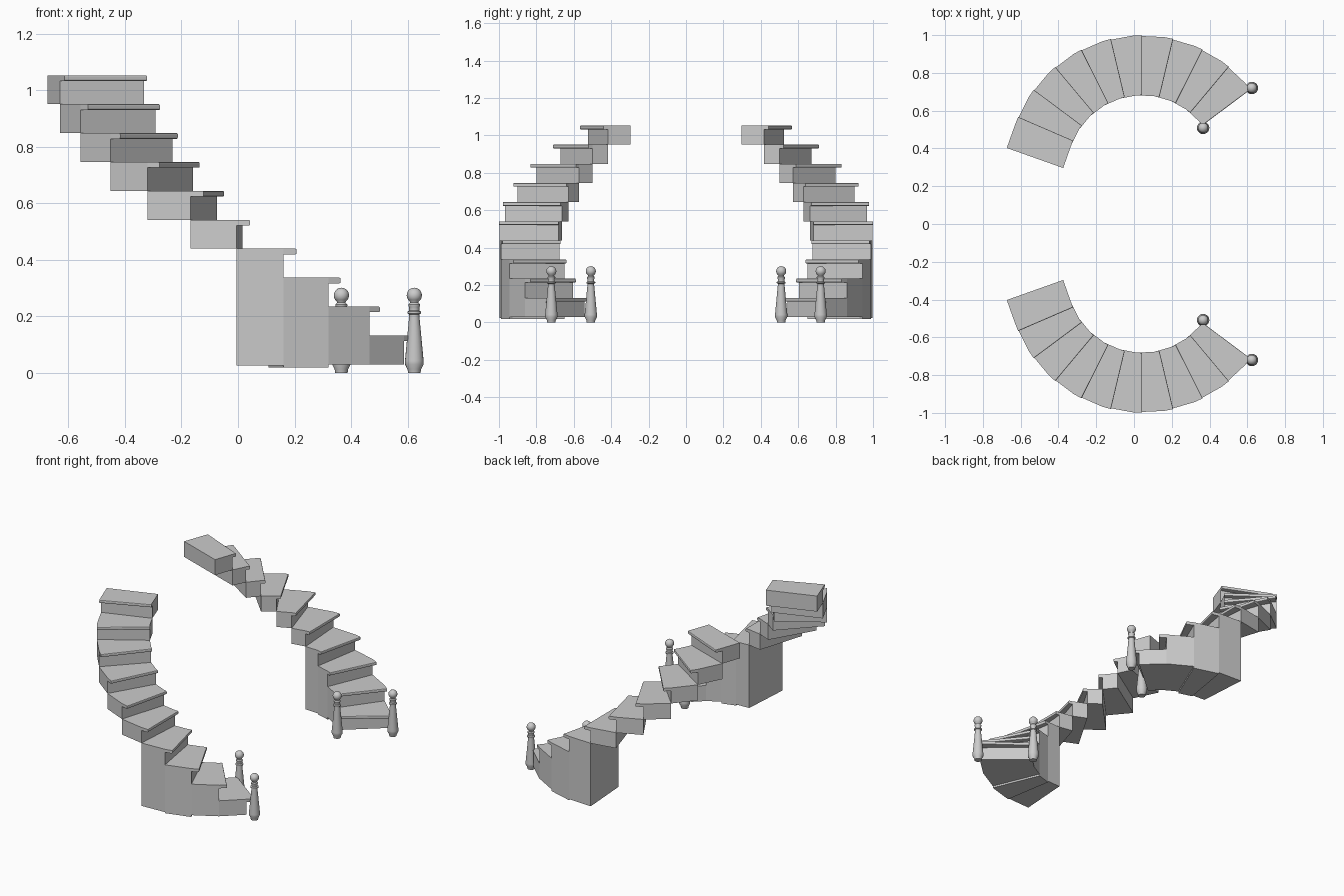
import bpy, bmesh
from math import cos, sin, radians, pi, sqrt

if "Cube" in bpy.data.objects:
    bpy.data.objects.remove(bpy.data.objects["Cube"])

CX, CY, R_IN, R_OUT = 0.043, 0.284, 0.398, 0.715
STEP, NOSE, FIRST = 13.33, 3.8, 36.7
BASES = [0.03, 0.03, 0.018, 0.025]


def polar(r, a):
    return (CX + r * cos(radians(a)), CY + r * sin(radians(a)))


def finish(name, bm, smooth=False):
    bmesh.ops.recalc_face_normals(bm, faces=bm.faces[:])
    me = bpy.data.meshes.new(name)
    bm.to_mesh(me)
    bm.free()
    ob = bpy.data.objects.new(name, me)
    bpy.context.collection.objects.link(ob)
    # second flight is the mirror image across y = 0
    mod = ob.modifiers.new("mirror", 'MIRROR')
    mod.use_axis = (False, True, False)
    mod.use_mirror_merge = False
    if smooth:
        bpy.context.view_layer.objects.active = ob
        ob.select_set(True)
        bpy.ops.object.shade_smooth_by_angle(angle=radians(40))
        ob.select_set(False)
    return ob


def prism(name, pts, z0, z1, nose=False):
    bm = bmesh.new()
    lo = [bm.verts.new((x, y, z0)) for x, y in pts]
    hi = [bm.verts.new((x, y, z1)) for x, y in pts]
    n = len(pts)
    bm.faces.new(lo)
    bm.faces.new(hi)
    for i in range(n):
        j = (i + 1) % n
        bm.faces.new((lo[i], lo[j], hi[j], hi[i]))
    if nose:  # soften the front edge of the tread
        edges = [bm.edges.get((v[0], v[-1])) for v in (lo, hi)]
        bmesh.ops.bevel(bm, geom=edges, offset=0.005, segments=2,
                        profile=0.5, affect='EDGES')
    finish(name, bm)


# ten steps: riser block plus overhanging tread
for k in range(10):
    edge = FIRST + STEP * k
    riser = edge + NOSE
    top = 0.132 + 0.1023 * k
    if k < 9:
        back = [polar(R_OUT, riser + STEP), polar(R_IN, riser + STEP)]
    else:  # last step is rectangular
        d = (-sin(radians(riser)) * 0.128, cos(radians(riser)) * 0.128)
        back = [(p[0] + d[0], p[1] + d[1])
                for p in (polar(R_OUT, riser), polar(R_IN, riser))]
    front = [polar(R_IN, riser), polar(R_OUT, riser)]
    bottom = BASES[k] if k < 4 else top - 0.1023
    prism(f"step_block_{k + 1}", front[1:] + back + front[:1], bottom, top - 0.02)
    prism(f"tread_{k + 1}",
          [polar(R_OUT, edge), front[1]] + back + [front[0], polar(R_IN, edge)],
          top - 0.02, top, nose=True)

# turned newel posts with ball tops
BALL_R, BALL_Z = 0.027, 0.274
profile = [(0, 0), (0.022, 0), (0.024, 0.012), (0.033, 0.03), (0.033, 0.042),
           (0.018, 0.2), (0.018, 0.207), (0.024, 0.21), (0.024, 0.216),
           (0.018, 0.22), (0.018, 0.232), (0.021, 0.237), (0.021, 0.242),
           (0.015, 0.248)]
for i in range(2, 11):
    a = -pi / 2 + pi * i / 10
    profile.append((BALL_R * cos(a) if i < 10 else 0, BALL_Z + BALL_R * sin(a)))


def post(name, x, y):
    bm = bmesh.new()
    vs = [bm.verts.new((x + r, y, z)) for r, z in profile]
    es = [bm.edges.new(p) for p in zip(vs, vs[1:])]
    bmesh.ops.spin(bm, geom=vs + es, cent=(x, y, 0), axis=(0, 0, 1),
                   angle=2 * pi, steps=20)
    bmesh.ops.remove_doubles(bm, verts=bm.verts[:], dist=0.0005)
    finish(name, bm, smooth=True)


post("outer_newel_post", 0.624, 0.72)
post("inner_newel_post", 0.366, 0.509)
